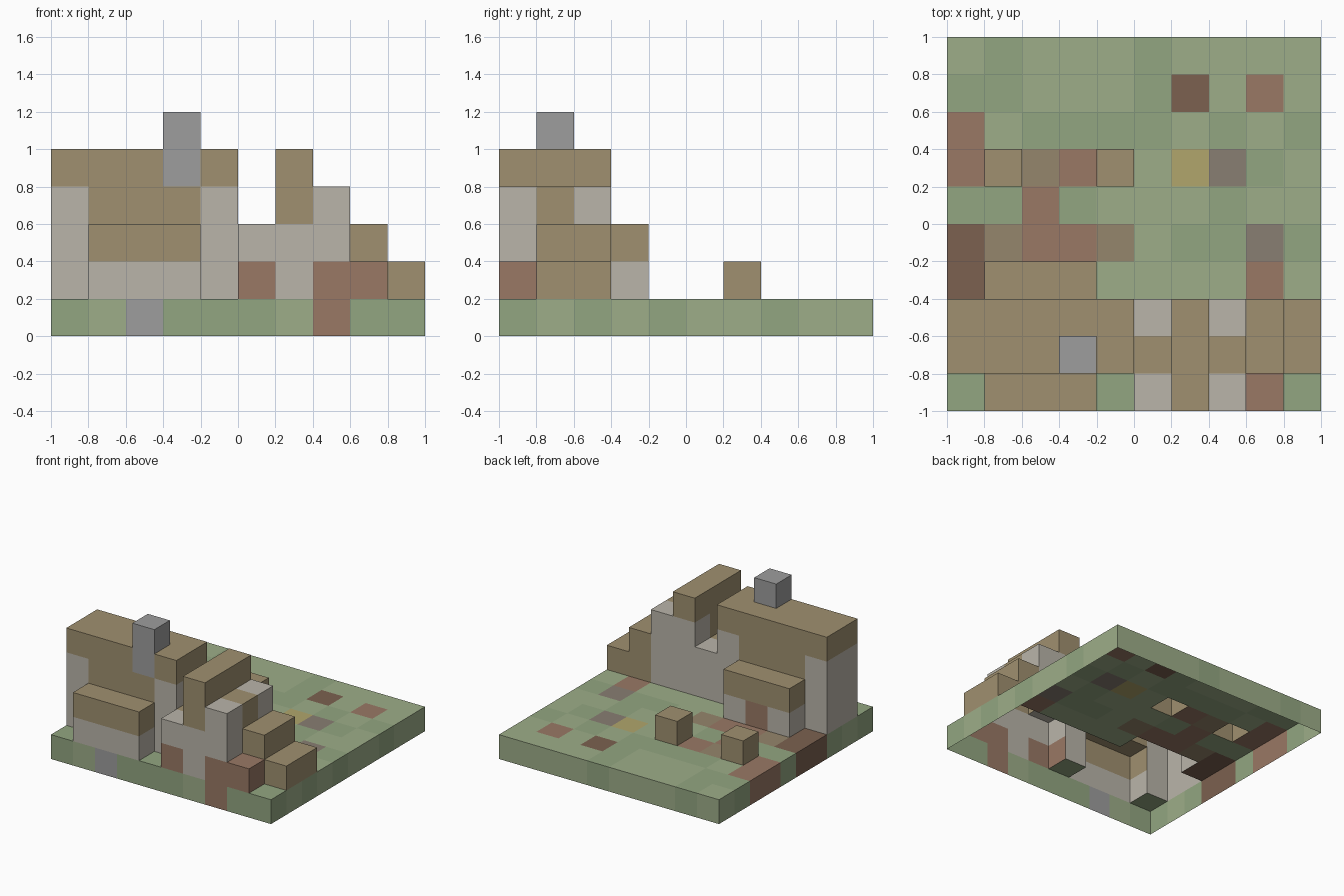
import bpy, bmesh, random

if "Cube" in bpy.data.objects:
    bpy.data.objects.remove(bpy.data.objects["Cube"])

random.seed(4)
U = 0.2                      # edge length of one block
COL = {
    "grass_a": (0.29, 0.38, 0.22), "grass_b": (0.34, 0.42, 0.25),
    "red": (0.32, 0.19, 0.13), "dark_red": (0.20, 0.12, 0.08),
    "dirt": (0.30, 0.24, 0.15), "pebble": (0.25, 0.21, 0.17),
    "yellow": (0.44, 0.38, 0.15), "thatch": (0.35, 0.28, 0.16),
    "wall": (0.49, 0.46, 0.40), "stone": (0.34, 0.34, 0.34),
}
cells = {}                   # (i, j, k) -> (part, colour)


def fill(part, colour, xs, ys, zs):
    """Fill an inclusive block range; later fills override earlier ones."""
    for i in range(xs[0], xs[1] + 1):
        for j in range(ys[0], ys[1] + 1):
            for k in range(zs[0], zs[1] + 1):
                cells[i, j, k] = (part, colour)


def dot(part, colour, i, j, k):
    fill(part, colour, (i, i), (j, j), (k, k))


# Ground slab with mottled grass
for i in range(10):
    for j in range(10):
        dot("ground", random.choice(["grass_a", "grass_b"]), i, j, 0)

# Path, soil and flower patches set into the ground
patches = {
    "red": [(2, 4), (3, 4), (2, 5), (0, 6), (3, 6), (0, 7), (8, 3), (8, 8), (7, 0)],
    "dark_red": [(0, 3), (0, 4), (6, 8)],
    "dirt": [(1, 4), (4, 4), (2, 6)],
    "pebble": [(8, 4), (7, 6)],
    "yellow": [(6, 6)],
    "stone": [(2, 0)],
}
for colour, spots in patches.items():
    for i, j in spots:
        dot("ground", colour, i, j, 0)

# Main house: walls, upper timber band front and back, roof
fill("house_walls", "wall", (0, 4), (1, 2), (1, 3))
fill("house_walls", "thatch", (1, 3), (1, 2), (3, 3))
fill("house_roof", "thatch", (0, 4), (1, 2), (4, 4))

# Front bay and back porch
for j, part in ((0, "front_bay"), (3, "back_porch")):
    fill(part, "wall", (1, 3), (j, j), (1, 1))
    fill(part, "thatch", (1, 3), (j, j), (2, 2))
dot("back_porch", "red", 2, 3, 1)

# Chimney
fill("chimney", "stone", (3, 3), (1, 1), (4, 5))

# Side wing: stepped gable falling to the right
fill("wing_walls", "wall", (5, 5), (0, 2), (1, 2))
fill("wing_walls", "wall", (6, 7), (0, 2), (1, 3))
dot("wing_walls", "thatch", 5, 1, 2)
dot("wing_walls", "thatch", 7, 1, 3)
fill("wing_ridge", "thatch", (6, 6), (0, 1), (3, 3))
fill("wing_ridge", "thatch", (6, 6), (0, 2), (4, 4))
fill("wing_steps", "thatch", (8, 8), (1, 2), (1, 2))
fill("wing_steps", "thatch", (9, 9), (1, 2), (1, 1))
for i in (5, 7, 8):          # wooden door, post and crate
    dot("wing_woodwork", "red", i, 0, 1)

# Two hay bales in the yard
for i in (1, 4):
    dot("hay_bales", "thatch", i, 6, 1)

# Build only the outer skin of each part (underside open)
mats = {}
for name, rgb in COL.items():
    mats[name] = bpy.data.materials.new(name)
    mats[name].diffuse_color = (*rgb, 1)
names = list(COL)
DIRS = [(1, 0, 0), (-1, 0, 0), (0, 1, 0), (0, -1, 0), (0, 0, 1), (0, 0, -1)]

for part in dict.fromkeys(p for p, c in cells.values()):
    bm = bmesh.new()
    for pos, (p, colour) in cells.items():
        if p != part:
            continue
        for d in DIRS:
            n = tuple(a + b for a, b in zip(pos, d))
            if n in cells or n[2] < 0:
                continue
            axis = next(a for a in range(3) if d[a])
            b, c = (axis + 1) % 3, (axis + 2) % 3
            ring = [(0, 0), (1, 0), (1, 1), (0, 1)]
            if d[axis] < 0:
                ring.reverse()
            verts = []
            for s, t in ring:
                q = list(pos)
                q[axis] += d[axis] > 0
                q[b] += s
                q[c] += t
                verts.append(bm.verts.new((q[0] * U - 1, q[1] * U - 1, q[2] * U)))
            bm.faces.new(verts).material_index = names.index(colour)
    bmesh.ops.remove_doubles(bm, verts=bm.verts, dist=1e-4)
    mesh = bpy.data.meshes.new(part)
    for name in names:
        mesh.materials.append(mats[name])
    bm.to_mesh(mesh)
    bm.free()
    bpy.context.collection.objects.link(bpy.data.objects.new(part, mesh))

for m in bpy.data.materials:
    if m.users and not m.is_grease_pencil:
        m.use_nodes = True
        m.node_tree.nodes["Principled BSDF"].inputs["Base Color"].default_value = m.diffuse_color
